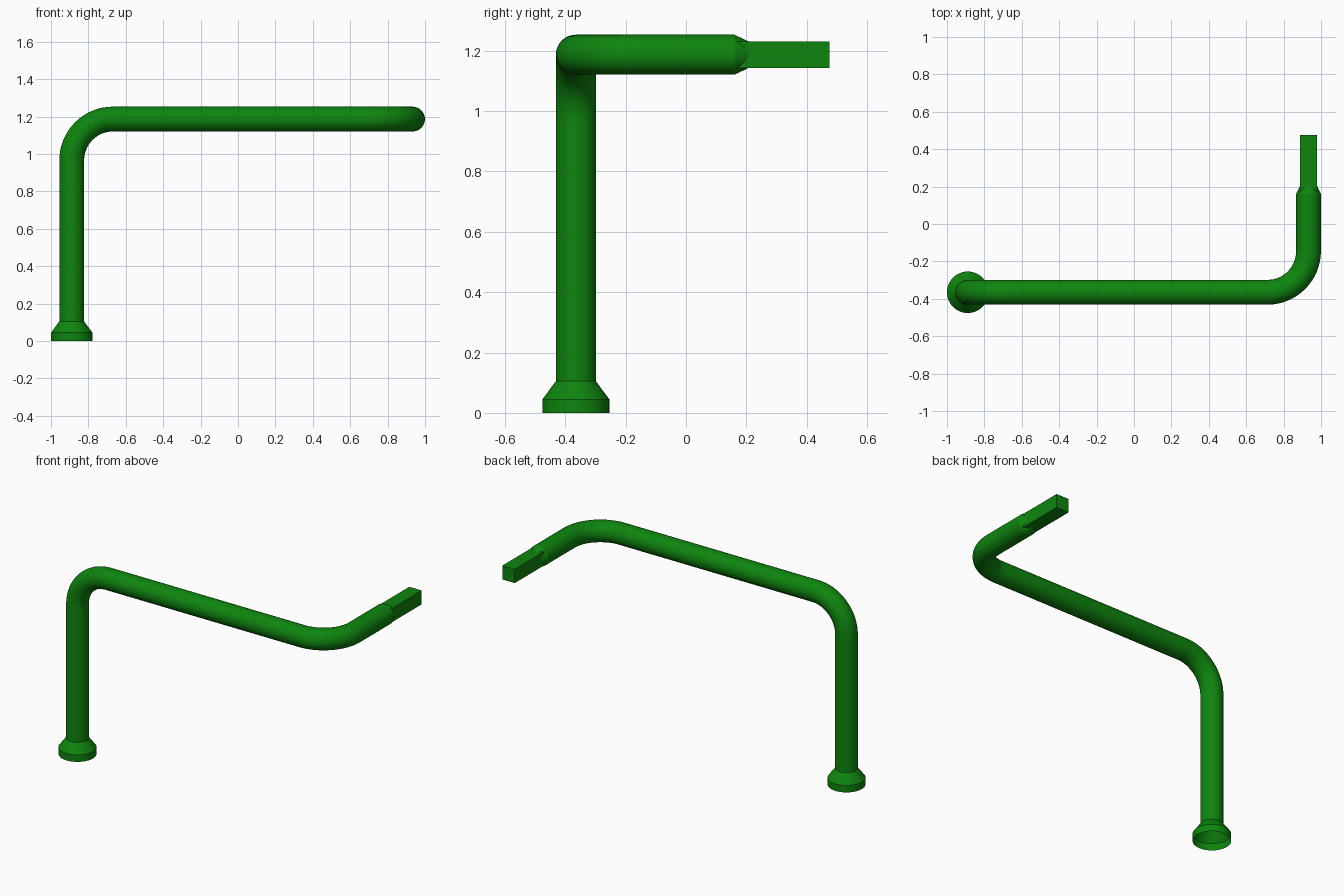
import bpy, bmesh, math
from mathutils import Matrix, Vector

if "Cube" in bpy.data.objects:
    bpy.data.objects.remove(bpy.data.objects["Cube"])

R, BEND = 0.0663, 0.22             # tube radius, bend radius
X0, X1, Y0, Z1 = -0.889, 0.933, -0.365, 1.187
SIDES = 48

green = bpy.data.materials.new("green_paint")
green.diffuse_color = (0.0045, 0.233, 0.0045, 1)
green.use_nodes = True
green.node_tree.nodes["Principled BSDF"].inputs["Base Color"].default_value = green.diffuse_color


def finish(obj):
    obj.data.materials.clear()
    obj.data.materials.append(green)
    bpy.ops.object.select_all(action='DESELECT')
    obj.select_set(True)
    bpy.context.view_layer.objects.active = obj
    bpy.ops.object.shade_smooth_by_angle(angle=math.radians(25))


def lathe(name, profile, matrix):
    """Open surface of revolution about local z from (radius, height) points."""
    bm = bmesh.new()
    rings = [[bm.verts.new((r * math.cos(a), r * math.sin(a), z))
              for a in (2 * math.pi * i / SIDES for i in range(SIDES))]
             for r, z in profile]
    for lo, hi in zip(rings, rings[1:]):
        for i in range(SIDES):
            j = (i + 1) % SIDES
            bm.faces.new((lo[i], lo[j], hi[j], hi[i]))
    me = bpy.data.meshes.new(name)
    bm.to_mesh(me)
    bm.free()
    me.transform(matrix)
    obj = bpy.data.objects.new(name, me)
    bpy.context.collection.objects.link(obj)
    finish(obj)


# Bent tube: upright, long arm and short return, with round elbows
k = BEND * 0.5523
up, right, back = Vector((0, 0, 1)), Vector((1, 0, 0)), Vector((0, 1, 0))
path = [((X0, Y0, 0.105), up),
        ((X0, Y0, Z1 - BEND), up), ((X0 + BEND, Y0, Z1), right),
        ((X1 - BEND, Y0, Z1), right), ((X1, Y0 + BEND, Z1), back),
        ((X1, 0.16, Z1), back)]
cu = bpy.data.curves.new("bent_tube", 'CURVE')
cu.dimensions = '3D'
cu.bevel_depth = R
cu.bevel_resolution = 22
cu.resolution_u = 16
sp = cu.splines.new('BEZIER')
sp.bezier_points.add(len(path) - 1)
for bp, (p, d) in zip(sp.bezier_points, path):
    bp.handle_left_type = bp.handle_right_type = 'FREE'
    bp.co = p
    bp.handle_left = Vector(p) - d * k
    bp.handle_right = Vector(p) + d * k
tube = bpy.data.objects.new("bent_tube", cu)
bpy.context.collection.objects.link(tube)
tube.select_set(True)
bpy.context.view_layer.objects.active = tube
bpy.ops.object.convert(target='MESH')
finish(bpy.context.view_layer.objects.active)

# Flared foot, open underneath
lathe("foot_flange", [(0.111, 0), (0.111, 0.045), (R, 0.105)],
      Matrix.Translation((X0, Y0, 0)))

# Tapered collar narrowing onto the square bar
lathe("taper_collar", [(R, 0), (0.043, 0.05)],
      Matrix.Translation((X1, 0.16, Z1)) @ Matrix.Rotation(-math.pi / 2, 4, 'X'))

# Square end bar
bpy.ops.mesh.primitive_cube_add(size=1, location=(X1, (0.163 + 0.475) / 2, Z1))
bar = bpy.context.object
bar.name = "square_bar"
bar.data.transform(Matrix.Diagonal((0.089, 0.475 - 0.163, 0.089, 1)))
finish(bar)
